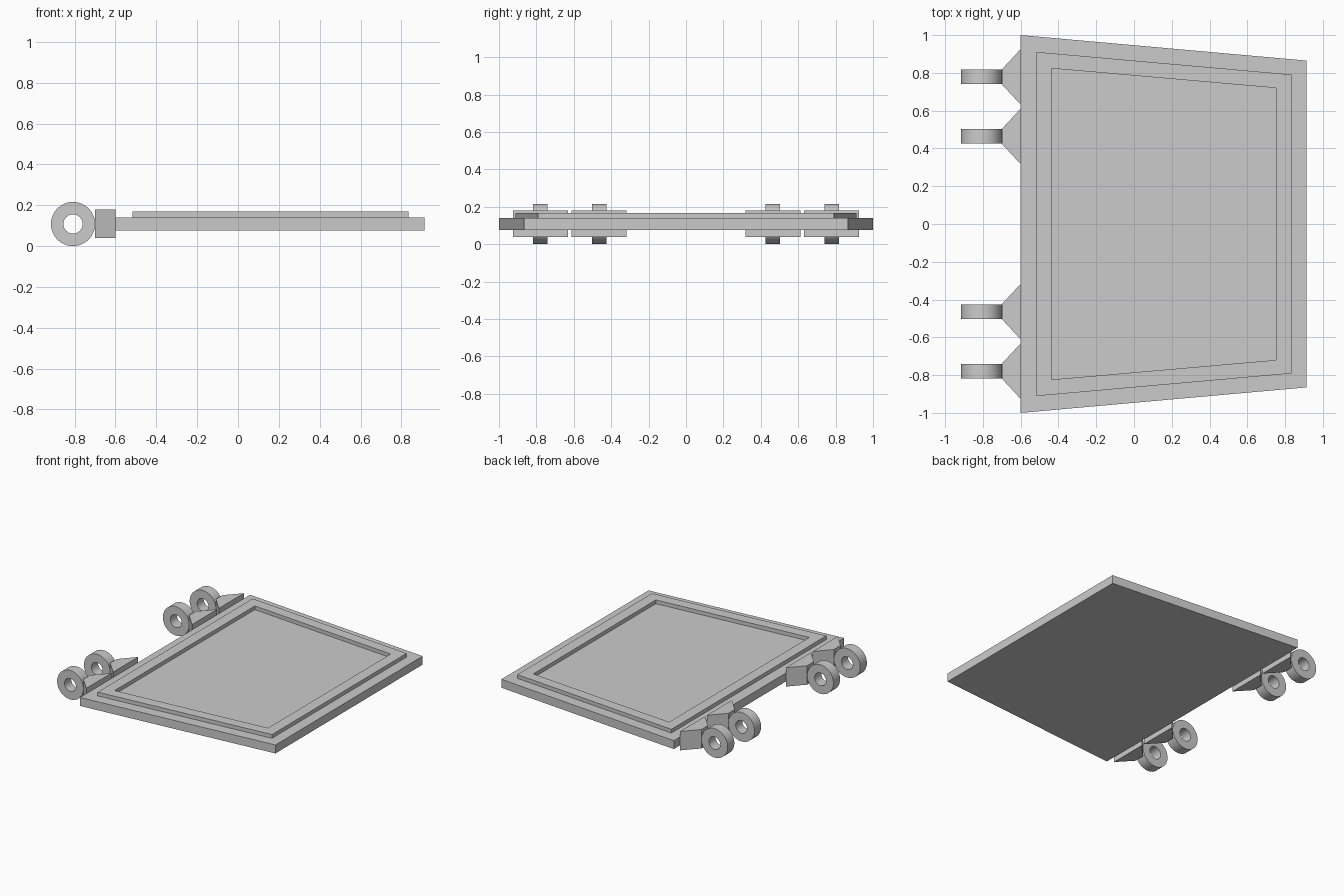
import bpy, bmesh, math
from mathutils import Matrix, Vector

cube = bpy.data.objects.get("Cube")
if cube:
    bpy.data.objects.remove(cube, do_unlink=True)

grey = bpy.data.materials.new("plain_grey")
grey.use_nodes = True
colour = (0.6, 0.6, 0.6, 1)
grey.diffuse_color = colour
grey.node_tree.nodes["Principled BSDF"].inputs["Base Color"].default_value = colour


def finish(name, bm):
    bmesh.ops.recalc_face_normals(bm, faces=bm.faces)
    mesh = bpy.data.meshes.new(name)
    bm.to_mesh(mesh)
    bm.free()
    mesh.materials.append(grey)
    obj = bpy.data.objects.new(name, mesh)
    bpy.context.collection.objects.link(obj)
    return obj


def trapezoid(x0, x1, half0, half1, y=0):
    return [(x0, y - half0), (x1, y - half1), (x1, y + half1), (x0, y + half0)]


def prism(name, outline, z0, z1, hole=None):
    """Extrude an outline upwards, with an optional matching hole."""
    bm = bmesh.new()
    outer = [bm.verts.new((x, y, z0)) for x, y in outline]
    if hole:
        inner = [bm.verts.new((x, y, z0)) for x, y in hole]
        n = len(outer)
        for i in range(n):
            j = (i + 1) % n
            bm.faces.new((outer[i], outer[j], inner[j], inner[i]))
    else:
        bm.faces.new(outer)
    ext = bmesh.ops.extrude_face_region(bm, geom=bm.faces[:])
    top = [v for v in ext["geom"] if isinstance(v, bmesh.types.BMVert)]
    bmesh.ops.translate(bm, verts=top, vec=(0, 0, z1 - z0))
    return finish(name, bm)


def ring(name, centre, outer_r, inner_r, width, segments=48):
    """Spin a rectangular section around the y axis."""
    bm = bmesh.new()
    h = width / 2
    section = [(inner_r, -h), (outer_r, -h), (outer_r, h), (inner_r, h)]
    verts = [bm.verts.new((r, y, 0)) for r, y in section]
    edges = [bm.edges.new((verts[i], verts[(i + 1) % 4])) for i in range(4)]
    bmesh.ops.spin(bm, geom=verts + edges, cent=(0, 0, 0), axis=(0, 1, 0),
                   angle=math.tau, steps=segments)
    bmesh.ops.remove_doubles(bm, verts=bm.verts, dist=0.0001)
    bmesh.ops.transform(bm, matrix=Matrix.Translation(Vector(centre)), verts=bm.verts)
    obj = finish(name, bm)
    bpy.ops.object.select_all(action="DESELECT")
    obj.select_set(True)
    bpy.context.view_layer.objects.active = obj
    bpy.ops.object.shade_smooth_by_angle(angle=math.radians(30))


# Tapered door slab and raised frame
prism("door_panel", trapezoid(-0.6, 0.914, 1.0, 0.865), 0.077, 0.14)
prism("raised_frame", trapezoid(-0.517, 0.834, 0.911, 0.791), 0.14, 0.168,
      hole=trapezoid(-0.438, 0.752, 0.824, 0.72))

# Paired hinge knuckles with flared brackets
for side, sign in (("back", 1), ("front", -1)):
    for place, y in (("outer", 0.779), ("inner", 0.464)):
        label = f"{side}_{place}"
        prism(f"{label}_hinge_bracket",
              trapezoid(-0.7, -0.6, 0.039, 0.147, sign * y), 0.039, 0.18)
        ring(f"{label}_hinge_ring", (-0.808, sign * y, 0.108), 0.108, 0.047, 0.078)
